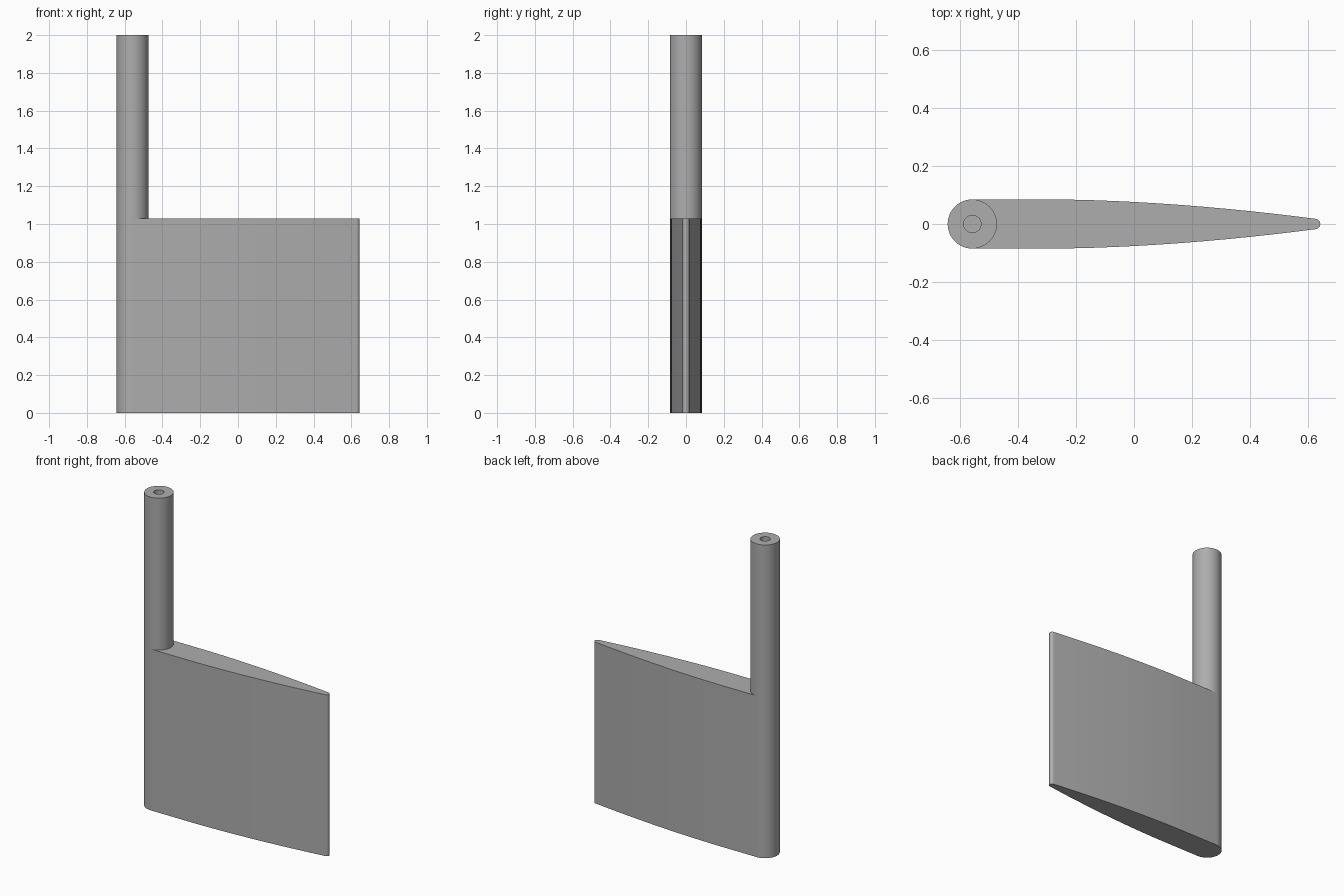
import bpy, bmesh
from math import sin, cos, pi, radians

if "Cube" in bpy.data.objects:
    bpy.data.objects.remove(bpy.data.objects["Cube"])

R, HOLE, HINGE_X = 0.085, 0.03, -0.559
BLADE_TOP, SHAFT_TOP, HOLE_DEPTH = 1.03, 2.0, 0.2
TAPER_X, TAIL_X, TAIL_R = -0.3, 0.626, 0.018
SEGMENTS = 64

grey = bpy.data.materials.new("grey metal")
grey.use_nodes = True
colour = (0.42, 0.42, 0.42, 1)
grey.diffuse_color = colour
grey.node_tree.nodes["Principled BSDF"].inputs["Base Color"].default_value = colour


def finish(bm, name):
    bmesh.ops.recalc_face_normals(bm, faces=bm.faces)
    mesh = bpy.data.meshes.new(name)
    bm.to_mesh(mesh)
    bm.free()
    obj = bpy.data.objects.new(name, mesh)
    bpy.context.collection.objects.link(obj)
    mesh.materials.append(grey)
    bpy.ops.object.select_all(action="DESELECT")
    obj.select_set(True)
    bpy.context.view_layer.objects.active = obj
    bpy.ops.object.shade_smooth_by_angle(angle=radians(30))
    return obj


def ring(bm, radius, z):
    angles = [2 * pi * i / SEGMENTS for i in range(SEGMENTS)]
    return [bm.verts.new((HINGE_X + radius * cos(a), radius * sin(a), z)) for a in angles]


# Blade outline: round nose, straight cheek, tapering side, small round tail
half = []
for i in range(SEGMENTS // 4 + 1):
    a = pi - pi / 2 * i / (SEGMENTS // 4)
    half.append((HINGE_X + R * cos(a), R * sin(a)))
half.append((TAPER_X, R))
for i in range(1, 13):
    t = i / 12
    half.append((TAPER_X + t * (TAIL_X - TAPER_X), R - (R - TAIL_R) * t ** 1.8))
for i in range(1, 7):
    a = pi / 2 * (1 - i / 6)
    half.append((TAIL_X + TAIL_R * cos(a), TAIL_R * sin(a)))
outline = half + [(x, -y) for x, y in reversed(half[1:-1])]

# Blade: outline raised to its full height
bm = bmesh.new()
base = bm.faces.new([bm.verts.new((x, y, 0)) for x, y in outline])
raised = bmesh.ops.extrude_face_region(bm, geom=[base], use_keep_orig=True)
top = [v for v in raised["geom"] if isinstance(v, bmesh.types.BMVert)]
bmesh.ops.translate(bm, verts=top, vec=(0, 0, BLADE_TOP))
finish(bm, "rudder_blade")

# Shaft: round post with a blind hole in its top
bm = bmesh.new()
rings = [ring(bm, r, z) for r, z in ((R, BLADE_TOP), (R, SHAFT_TOP),
                                     (HOLE, SHAFT_TOP), (HOLE, SHAFT_TOP - HOLE_DEPTH))]
for lower, upper in zip(rings, rings[1:]):
    for i in range(SEGMENTS):
        j = (i + 1) % SEGMENTS
        bm.faces.new((lower[i], lower[j], upper[j], upper[i]))
bm.faces.new(rings[0])
bm.faces.new(rings[-1])
finish(bm, "rudder_shaft")
